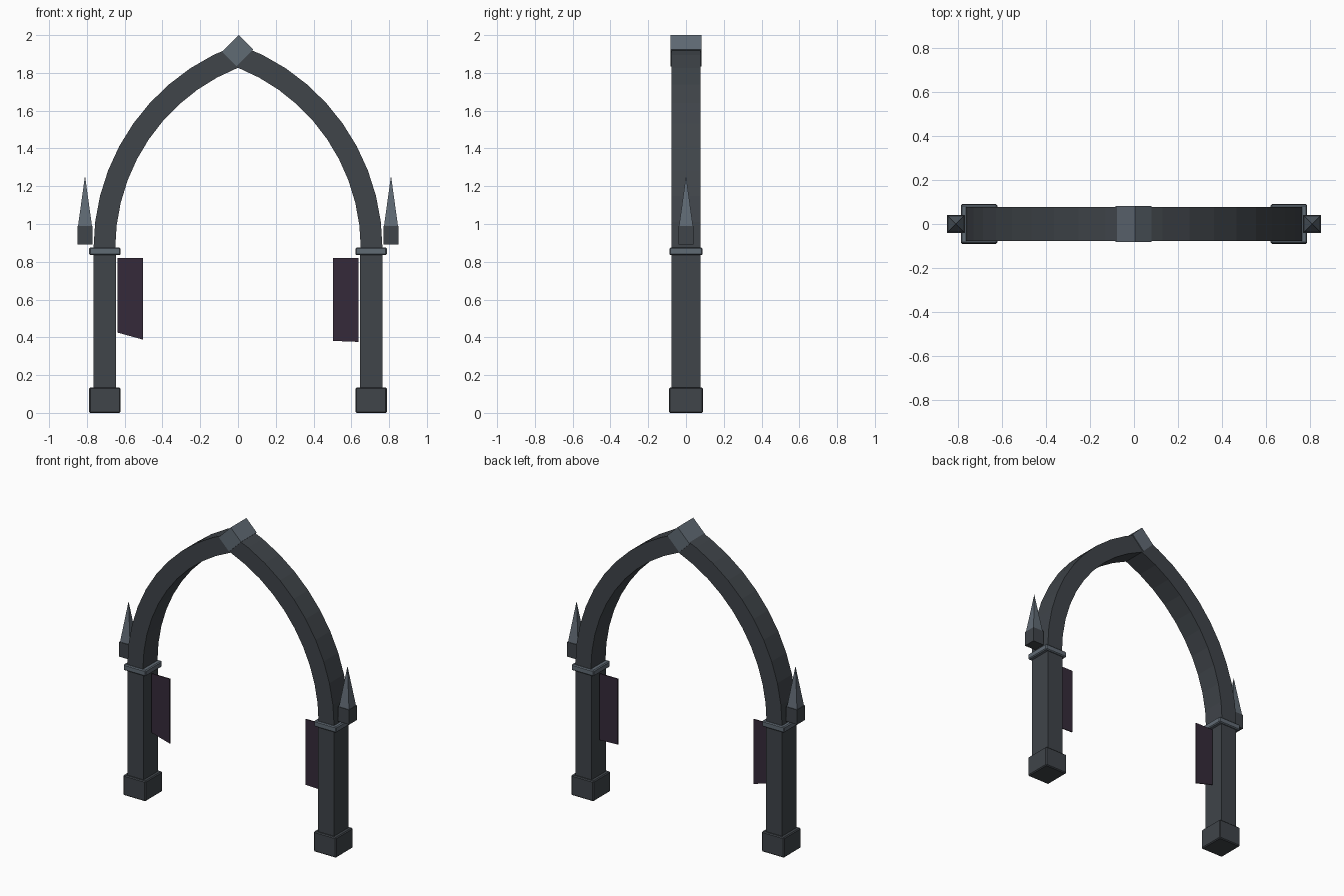
import bpy, bmesh, math
from mathutils import Matrix

if "Cube" in bpy.data.objects:
    bpy.data.objects.remove(bpy.data.objects["Cube"])


def material(name, rgb):
    m = bpy.data.materials.new(name)
    m.diffuse_color = (*rgb, 1)
    m.use_nodes = True
    m.node_tree.nodes["Principled BSDF"].inputs["Base Color"].default_value = m.diffuse_color
    return m


STONE = material("dark stone", (0.050, 0.058, 0.067))
TRIM = material("pale stone trim", (0.118, 0.145, 0.175))
CLOTH = material("dark purple cloth", (0.036, 0.023, 0.042))


def finish(name, bm, mat):
    bmesh.ops.recalc_face_normals(bm, faces=bm.faces)
    me = bpy.data.meshes.new(name)
    bm.to_mesh(me)
    bm.free()
    me.materials.append(mat)
    ob = bpy.data.objects.new(name, me)
    bpy.context.collection.objects.link(ob)
    return ob


def box(name, center, size, mat, bevel=0.0, turn=0.0):
    bm = bmesh.new()
    bmesh.ops.create_cube(bm, size=1, matrix=Matrix.Translation(center)
                          @ Matrix.Rotation(turn, 4, 'Y') @ Matrix.Diagonal((*size, 1)))
    if bevel:
        bmesh.ops.bevel(bm, geom=bm.edges[:], offset=bevel, segments=1, affect='EDGES')
    return finish(name, bm, mat)


def prism(name, outline, depth, mat):
    """Extrude an x-z outline made of paired (outer, inner) points along y."""
    bm = bmesh.new()
    rings = [[bm.verts.new((p[0], y, p[1])) for p, y in
              ((o, -depth), (o, depth), (i, depth), (i, -depth))] for o, i in outline]
    for a, b in zip(rings, rings[1:]):
        for k in range(4):
            bm.faces.new((a[k], a[k - 1], b[k - 1], b[k]))
    bm.faces.new(rings[0])
    bm.faces.new(rings[-1])
    return finish(name, bm, mat)


# Pointed arch: each half is an arc centred beyond the middle line
CX, SPRING, R_OUT, R_IN, STEPS = 0.38, 0.87, 1.145, 1.03, 10


def arc_point(radius, t, side):
    a = t * math.acos(CX / radius)
    return (side * (radius * math.cos(a) - CX), SPRING + radius * math.sin(a))


for side, word in ((-1, "left"), (1, "right")):
    x = side * 0.705
    box(f"{word}_base", (x, 0, 0.0675), (0.166, 0.18, 0.135), STONE, 0.006)
    box(f"{word}_pillar", (x, 0, 0.485), (0.118, 0.152, 0.73), STONE)
    box(f"{word}_capital", (x, 0, 0.855), (0.166, 0.176, 0.04), TRIM, 0.006)
    prism(f"{word}_arch_half",
          [(arc_point(R_OUT, k / STEPS, side), arc_point(R_IN, k / STEPS, side))
           for k in range(STEPS + 1)], 0.077, STONE)

    # Pinnacle: small block with a four-sided spire
    px = side * 0.81
    box(f"{word}_pinnacle_block", (px, 0, 0.94), (0.082, 0.082, 0.098), STONE)
    bm = bmesh.new()
    bmesh.ops.create_cone(bm, cap_ends=True, segments=4, radius1=0.053, radius2=0, depth=0.27,
                          matrix=Matrix.Translation((px, 0, 1.121))
                          @ Matrix.Rotation(math.pi / 4, 4, 'Z'))
    finish(f"{word}_pinnacle_spire", bm, TRIM)

    # Hanging cloth with an uneven hem
    outer_z, inner_z = (0.425, 0.388) if side < 0 else (0.376, 0.381)
    prism(f"{word}_banner", [((side * 0.637, 0.82), (side * 0.503, 0.82)),
                             ((side * 0.637, outer_z), (side * 0.503, inner_z))], 0.003, CLOTH)

# Keystone: slightly oblong block standing on its corner
box("keystone", (-0.002, 0, 1.917), (0.125, 0.166, 0.108), TRIM, 0, -math.pi / 4)
